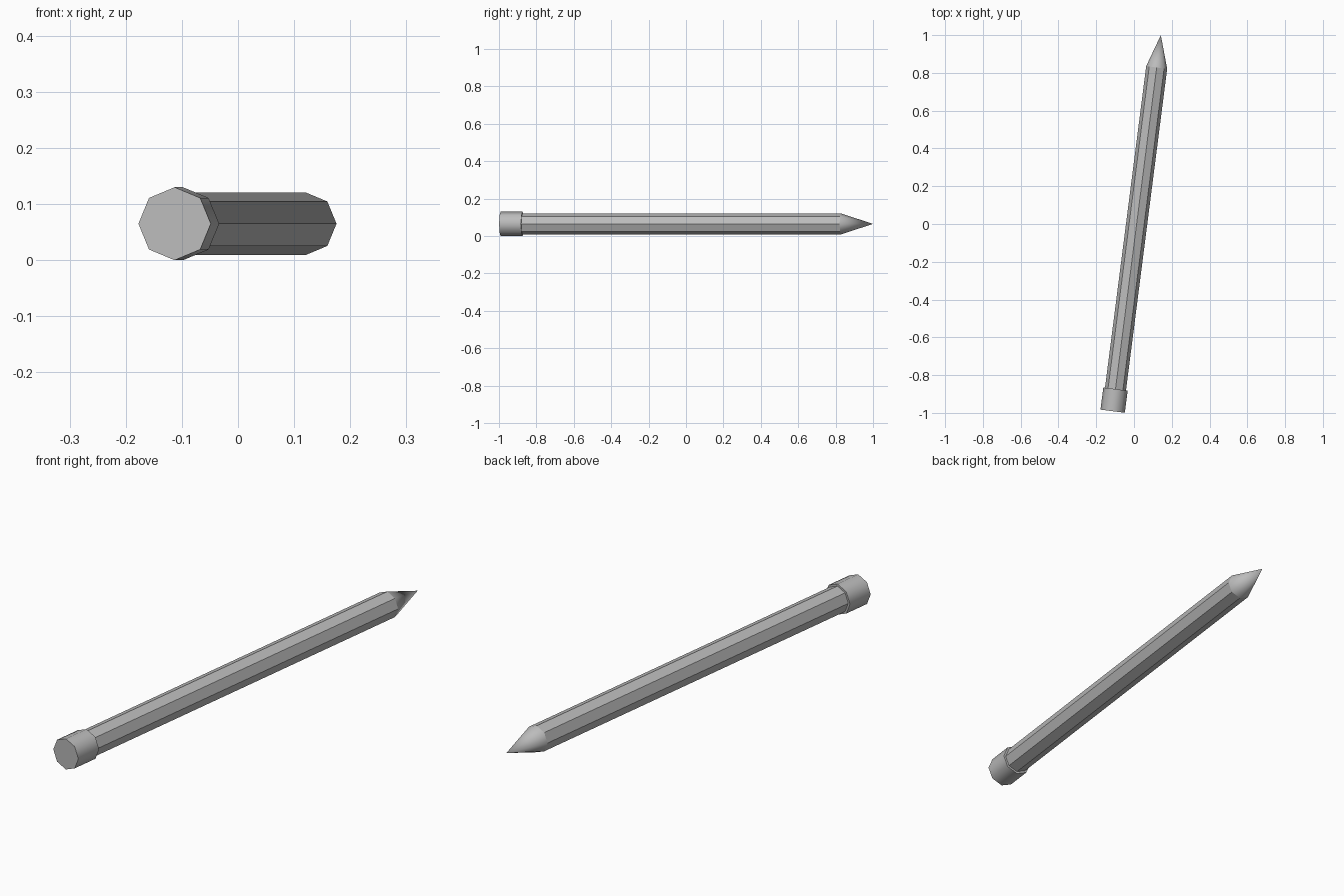
import bpy
import math
from mathutils import Matrix, Vector

cube = bpy.data.objects.get("Cube")
if cube:
    bpy.data.objects.remove(cube, do_unlink=True)

GREY = (0.5, 0.5, 0.5, 1.0)
mat = bpy.data.materials.new("plain grey")
mat.use_nodes = True
mat.diffuse_color = GREY
mat.node_tree.nodes["Principled BSDF"].inputs["Base Color"].default_value = GREY

# The pencil lies flat, turned a little about the vertical
START = Vector((-0.113, -0.991, 0.065))
TIP = Vector((0.142, 1.0, 0.065))
AXIS = TIP - START
LENGTH = AXIS.length
TURN = Matrix.Translation(START) @ AXIS.to_track_quat('Z', 'Y').to_matrix().to_4x4()


def octagon_part(name, begin, end, r1, r2, smooth):
    """Eight-sided part running along the pencil axis from begin to end."""
    bpy.ops.mesh.primitive_cone_add(vertices=8, radius1=r1, radius2=r2, depth=end - begin)
    part = bpy.context.object
    part.name = name
    part.data.transform(TURN @ Matrix.Translation((0, 0, (begin + end) / 2)))
    part.data.materials.append(mat)
    for face in part.data.polygons:
        face.use_smooth = smooth and len(face.vertices) < 8
    return part


CAP_END = 0.118
CONE_START = LENGTH - 0.173

# Eraser, shaft and sharpened point
octagon_part("eraser", 0, CAP_END, 0.065, 0.065, True)
octagon_part("shaft", CAP_END - 0.02, CONE_START, 0.056, 0.056, False)
octagon_part("point", CONE_START, LENGTH, 0.056, 0, True)
